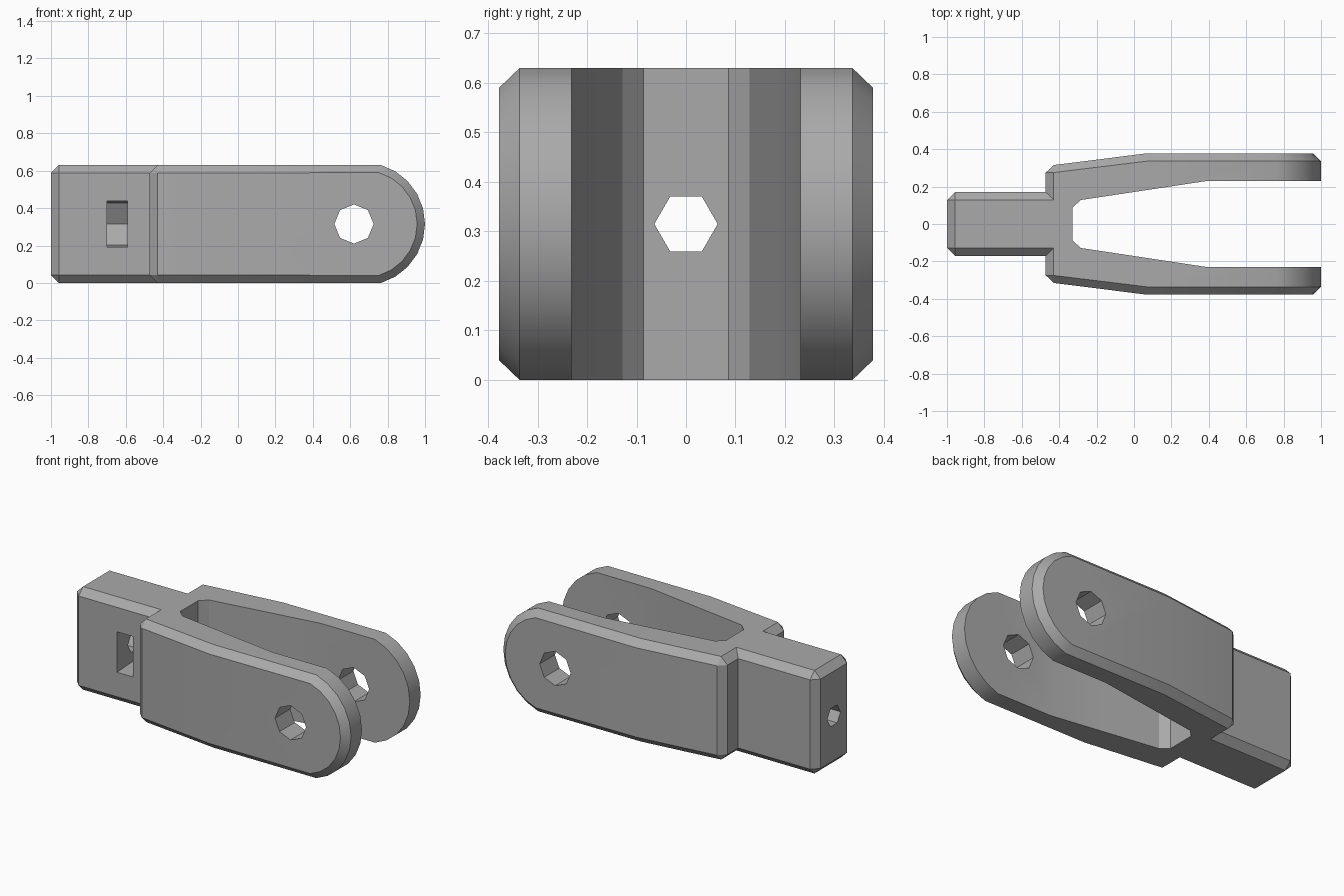
import bpy, bmesh
from math import sin, cos, pi, radians

MID = 0.315      # half the height, and the height of the centre line
CH = 0.042       # chamfer width

cube = bpy.data.objects.get("Cube")
if cube:
    bpy.data.objects.remove(cube, do_unlink=True)

steel = bpy.data.materials.new("grey_steel")
steel.use_nodes = True
steel.diffuse_color = (0.4, 0.4, 0.4, 1)
steel.node_tree.nodes["Principled BSDF"].inputs["Base Color"].default_value = (0.4, 0.4, 0.4, 1)


def make_object(name, bm):
    bmesh.ops.remove_doubles(bm, verts=bm.verts, dist=1e-4)
    bmesh.ops.recalc_face_normals(bm, faces=bm.faces)
    mesh = bpy.data.meshes.new(name)
    bm.to_mesh(mesh)
    bm.free()
    mesh.materials.append(steel)
    obj = bpy.data.objects.new(name, mesh)
    bpy.context.collection.objects.link(obj)
    return obj


def chamfered_block(name, inner, outer):
    """Each column is (x, half height, half width); inner carries the chamfer edge."""
    bm = bmesh.new()
    rings = []
    for cols, side in ((outer, -1), (inner, -1), (inner, 1), (outer, 1)):
        top = [bm.verts.new((x, side * w, MID + h)) for x, h, w in cols]
        low = [bm.verts.new((x, side * w, MID - h)) for x, h, w in cols]
        rings.append(top + low[::-1])
    n = len(rings[0])
    for a, b in zip(rings, rings[1:]):
        for i in range(n):
            j = (i + 1) % n
            bm.faces.new((a[i], a[j], b[j], b[i]))
    for ring in (rings[0], rings[-1]):
        for i in range(n // 2 - 1):
            bm.faces.new((ring[i], ring[i + 1], ring[n - 2 - i], ring[n - 1 - i]))
    return make_object(name, bm)


def prism(name, outline, axis, start, end):
    """Extrude a 2D outline along x, y or z."""
    place = {"x": lambda a, b, t: (t, a, b),
             "y": lambda a, b, t: (a, t, b),
             "z": lambda a, b, t: (a, b, t)}[axis]
    bm = bmesh.new()
    face = bm.faces.new([bm.verts.new(place(a, b, start)) for a, b in outline])
    moved = bmesh.ops.extrude_face_region(bm, geom=[face])["geom"]
    bmesh.ops.translate(bm, vec=place(0, 0, end - start),
                        verts=[v for v in moved if isinstance(v, bmesh.types.BMVert)])
    obj = make_object(name, bm)
    obj.hide_render = True
    return obj


def polygon(cx, cy, radius, sides):
    return [(cx + radius * cos(2 * pi * i / sides), cy + radius * sin(2 * pi * i / sides))
            for i in range(sides)]


def combine(target, tool, operation):
    mod = target.modifiers.new(tool.name, "BOOLEAN")
    mod.operation, mod.object, mod.solver = operation, tool, "EXACT"
    bpy.context.view_layer.objects.active = target
    bpy.ops.object.modifier_apply(modifier=mod.name)
    bpy.data.objects.remove(tool, do_unlink=True)


# Fork block with bent sides and rounded ends
def nose(radius, width):
    angles = [radians(73.5 * (1 - i / 5)) for i in range(6)]
    return [(0.671 + radius * cos(a), radius * sin(a), width) for a in angles]


R = 0.329
fork = chamfered_block(
    "clevis_fork",
    [(-0.472, MID - CH, 0.274), (-0.43, MID, 0.275), (0.07, MID, 0.336)] + nose(R, 0.336),
    [(-0.43, MID - CH, 0.315), (-0.43, MID - CH, 0.315), (0.07, MID - CH, 0.378)]
    + nose(R - CH, 0.378))

# Shank
shank = chamfered_block(
    "shank",
    [(-1, MID - CH, 0.128), (-1 + CH, MID, 0.128), (-0.38, MID, 0.128)],
    [(-1 + CH, MID - CH, 0.17), (-1 + CH, MID - CH, 0.17), (-0.38, MID - CH, 0.17)])
combine(fork, shank, "UNION")

# Gap between the arms
half = [(-0.33, 0.086), (-0.285, 0.128), (0.395, 0.231), (1.1, 0.231)]
gap = half + [(x, -y) for x, y in reversed(half)]
combine(fork, prism("fork_gap", gap, "z", -0.1, 0.8), "DIFFERENCE")

# Pin hole across the arms, bolt hole along the shank
combine(fork, prism("pin_hole", polygon(0.62, MID, 0.105, 8), "y", -0.6, 0.6), "DIFFERENCE")
combine(fork, prism("bolt_hole", polygon(0, MID, 0.064, 6), "x", -1.1, -0.2), "DIFFERENCE")

# Nut pocket, open at the front
pocket = [(-0.2, MID - 0.125), (0.065, MID - 0.113), (0.13, MID),
          (0.065, MID + 0.113), (-0.2, MID + 0.125)]
combine(fork, prism("nut_pocket", pocket, "x", -0.7, -0.592), "DIFFERENCE")

# Smooth only the rounded ends and shallow bends
bpy.ops.object.select_all(action="DESELECT")
fork.select_set(True)
bpy.context.view_layer.objects.active = fork
bpy.ops.object.shade_smooth_by_angle(angle=radians(30))
